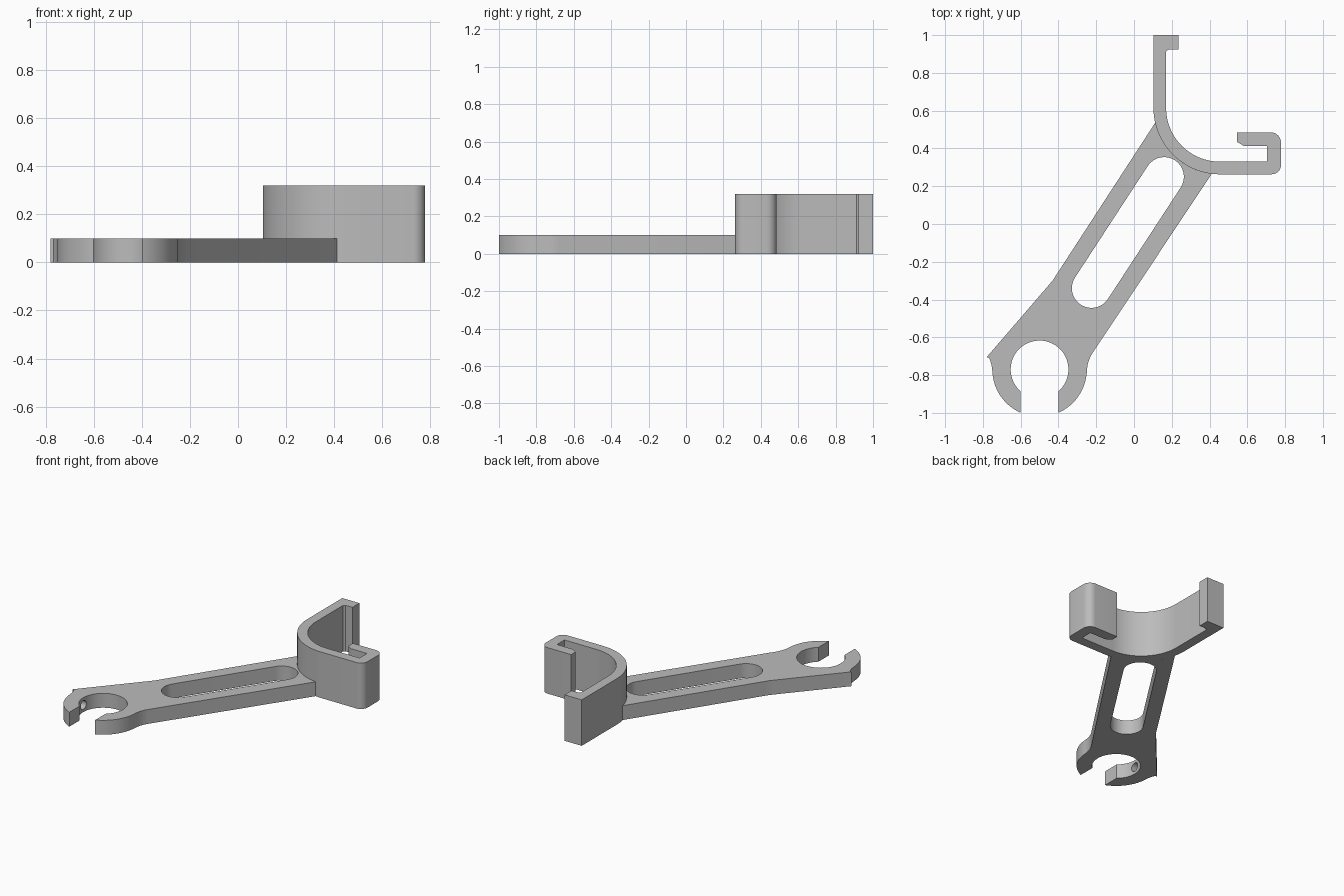
import bpy, bmesh
from math import cos, sin, radians, pi

cube = bpy.data.objects.get("Cube")
if cube:
    bpy.data.objects.remove(cube, do_unlink=True)

grey = bpy.data.materials.new("plain grey")
grey.use_nodes = True
grey.diffuse_color = (0.5, 0.5, 0.5, 1)
grey.node_tree.nodes["Principled BSDF"].inputs["Base Color"].default_value = (0.5, 0.5, 0.5, 1)


def arc(cx, cy, r, start, end, steps=16):
    """Points on an arc, angles in degrees."""
    angles = [radians(start + (end - start) * i / steps) for i in range(steps + 1)]
    return [(cx + r * cos(a), cy + r * sin(a)) for a in angles]


def prism(name, outline, bottom, top):
    """Extrude a flat outline upwards."""
    bm = bmesh.new()
    face = bm.faces.new([bm.verts.new((x, y, bottom)) for x, y in outline])
    new = bmesh.ops.extrude_face_region(bm, geom=[face])["geom"]
    verts = [v for v in new if isinstance(v, bmesh.types.BMVert)]
    bmesh.ops.translate(bm, verts=verts, vec=(0, 0, top - bottom))
    bmesh.ops.recalc_face_normals(bm, faces=bm.faces)
    mesh = bpy.data.meshes.new(name)
    bm.to_mesh(mesh)
    bm.free()
    mesh.materials.append(grey)
    obj = bpy.data.objects.new(name, mesh)
    bpy.context.collection.objects.link(obj)
    return obj


def activate(obj):
    bpy.ops.object.select_all(action="DESELECT")
    obj.select_set(True)
    bpy.context.view_layer.objects.active = obj


def cut(obj, cutter):
    mod = obj.modifiers.new("cut", "BOOLEAN")
    mod.operation = "DIFFERENCE"
    mod.solver = "EXACT"
    mod.object = cutter
    activate(obj)
    bpy.ops.object.modifier_apply(modifier=mod.name)
    bpy.data.objects.remove(cutter, do_unlink=True)


# Arm with the open jaw
jx, jy = -0.5, -0.77
arm_outline = (
    arc(jx, jy, 0.25, -66.4, -5)                 # outer side of left jaw
    + arc(-0.045, -0.79, 0.205, 180, 147, 8)     # fillet into the arm
    + arc(0.455, 0.615, 0.352, 263, 193, 24)     # end against the clip
    + [(-0.415, -0.275), (-0.43, -0.298), (-0.45, -0.322), (-0.78, -0.705)]
    + arc(-0.955, -0.79, 0.205, 23, 0, 6)        # fillet by the corner
    + arc(jx, jy, 0.25, 185, 246.4)              # outer side of right jaw
    + arc(jx, jy, 0.153, 229.2, -49.2, 48)       # round opening
)
arm = prism("arm_with_jaw", arm_outline, 0, 0.1)

# Long slot through the arm
slot = arc(0.16, 0.25, 0.104, -33, 147, 24) + arc(-0.225, -0.34, 0.104, 147, 327, 24)
cut(arm, prism("slot_cutter", slot, -0.1, 0.2))

# Small blind hole in the inner wall of the right jaw
bpy.ops.mesh.primitive_cylinder_add(vertices=24, radius=0.03, depth=0.1,
                                    location=(-0.645, jy, 0.05), rotation=(0, pi / 2, 0))
drill = bpy.context.object
drill.data.materials.append(grey)
cut(arm, drill)

# Tall curved clip with a lip at one end and a hook at the other
clip_outline = (
    [(0.235, 1.0), (0.103, 1.0)]
    + arc(0.455, 0.615, 0.352, 180, 270, 28)     # outer bend
    + arc(0.728, 0.313, 0.05, 270, 360, 8)       # hook corners
    + arc(0.724, 0.431, 0.054, 0, 90, 8)
    + [(0.545, 0.485), (0.545, 0.435), (0.583, 0.412), (0.705, 0.412), (0.705, 0.33)]
    + arc(0.455, 0.615, 0.285, 270, 180, 28)     # inner bend
    + [(0.17, 0.912), (0.182, 0.923), (0.235, 0.923)]
)
clip = prism("clip", clip_outline, 0, 0.32)

for obj in (arm, clip):
    activate(obj)
    bpy.ops.object.shade_smooth_by_angle(angle=radians(20))
